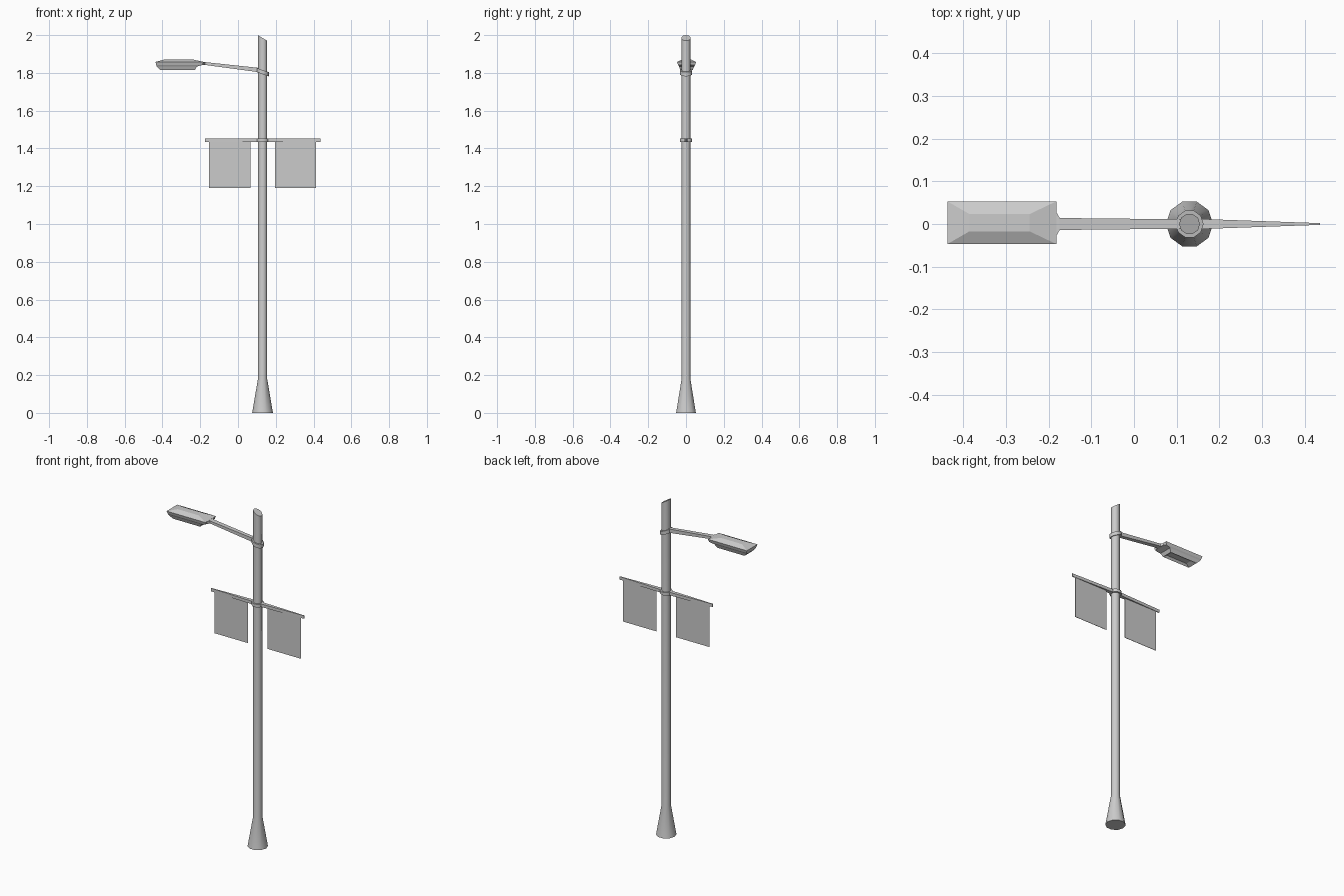
import bpy, bmesh, math

if "Cube" in bpy.data.objects:
    bpy.data.objects.remove(bpy.data.objects["Cube"])

PX = 0.13      # pole axis
SIDES = 10


def loft(name, rings, caps=True, smooth=False):
    """Skin a list of equal-length point rings into one object."""
    bm = bmesh.new()
    loops = [[bm.verts.new(p) for p in ring] for ring in rings]
    for a, b in zip(loops, loops[1:]):
        for i in range(len(a)):
            j = (i + 1) % len(a)
            bm.faces.new((a[i], a[j], b[j], b[i]))
    if caps:
        bm.faces.new(loops[0][::-1])
        bm.faces.new(loops[-1])
    bmesh.ops.recalc_face_normals(bm, faces=bm.faces[:])
    mesh = bpy.data.meshes.new(name)
    bm.to_mesh(mesh)
    bm.free()
    ob = bpy.data.objects.new(name, mesh)
    bpy.context.collection.objects.link(ob)
    if smooth:
        bpy.ops.object.select_all(action='DESELECT')
        ob.select_set(True)
        bpy.context.view_layer.objects.active = ob
        bpy.ops.object.shade_smooth_by_angle(angle=math.radians(40))
    return ob


def circle(r, z, slope=0.0):
    """Ring around the pole axis, optionally sheared along x."""
    pts = []
    for i in range(SIDES):
        a = 2 * math.pi * i / SIDES
        pts.append((PX + r * math.cos(a), r * math.sin(a), z + slope * r * math.cos(a)))
    return pts


def flat_rect(x0, x1, hy, z, yc=0.003):
    return [(x0, yc - hy, z), (x1, yc - hy, z), (x1, yc + hy, z), (x0, yc + hy, z)]


def section(x, hy, z0, z1):
    return [(x, -hy, z0), (x, hy, z0), (x, hy, z1), (x, -hy, z1)]


def collar(name, z, h, slope=0.0):
    loft(name, [circle(0.024, z - h, slope), circle(0.033, z - h, slope),
                circle(0.033, z + h, slope), circle(0.024, z + h, slope)],
         caps=False, smooth=True)


# Pole with flared foot and slanted top
loft("pole", [circle(0.055, 0), circle(0.0245, 0.18), circle(0.0245, 1.985, -0.6)], smooth=True)

# Clamps around the pole
collar("lamp_collar", 1.804, 0.011, -0.35)
collar("banner_collar", 1.443, 0.009)

# Lamp arm, widening into the neck behind the head
loft("lamp_arm", [section(0.115, 0.011, 1.803, 1.826), section(-0.174, 0.014, 1.842, 1.857),
                  section(-0.183, 0.03, 1.842, 1.857), section(-0.21, 0.03, 1.842, 1.857)])

# Lamp head: recessed underside, lens rim, shade edge, shallow hipped top
loft("lamp_head", [flat_rect(-0.385, -0.245, 0.022, 1.826),
                   flat_rect(-0.41, -0.229, 0.032, 1.814),
                   flat_rect(-0.43, -0.217, 0.04, 1.834),
                   flat_rect(-0.433, -0.187, 0.045, 1.842),
                   flat_rect(-0.437, -0.182, 0.05, 1.858),
                   flat_rect(-0.385, -0.245, 0.02, 1.872)])

# Tapered banner bars and hanging banners, one each side
for side, label in ((-1, "left"), (1, "right")):
    x = lambda d: PX + side * d
    loft("banner_bar_" + label, [section(x(0.02), 0.012, 1.434, 1.452),
                                 section(x(0.306), 0.002, 1.434, 1.452)])
    loft("banner_" + label, [section(x(0.065), 0.001, 1.19, 1.437),
                             section(x(0.284), 0.001, 1.19, 1.437)])
